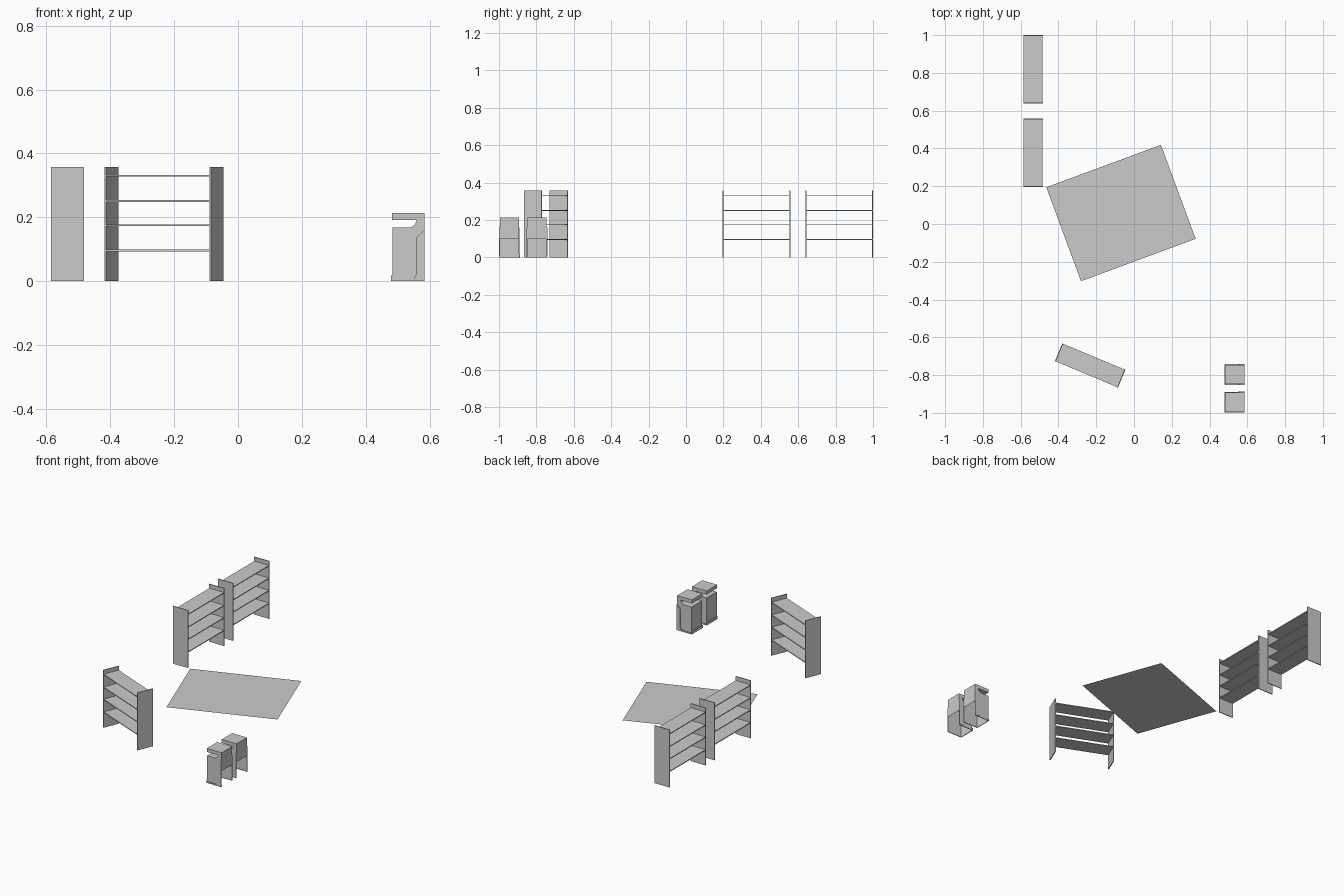
import bpy, bmesh, math
from mathutils import Matrix

cube = bpy.data.objects.get("Cube")
if cube:
    bpy.data.objects.remove(cube, do_unlink=True)

grey = bpy.data.materials.new("plain_grey")
grey.use_nodes = True
COLOR = (0.6, 0.6, 0.6, 1)
grey.diffuse_color = COLOR
grey.node_tree.nodes["Principled BSDF"].inputs["Base Color"].default_value = COLOR


def finish(name, bm, loc=(0, 0, 0), turn=0):
    bmesh.ops.recalc_face_normals(bm, faces=bm.faces)
    mesh = bpy.data.meshes.new(name)
    bm.to_mesh(mesh)
    bm.free()
    mesh.materials.append(grey)
    obj = bpy.data.objects.new(name, mesh)
    obj.location = loc
    obj.rotation_euler.z = math.radians(turn)
    bpy.context.collection.objects.link(obj)
    return obj


def add_box(bm, center, size):
    bmesh.ops.create_cube(bm, size=1, matrix=Matrix.Translation(center) @ Matrix.Diagonal((*size, 1)))


def shelf_unit(name, x, y, turn):
    # Two tall end panels joined by four thin boards
    length, depth, height, thick = 0.362, 0.103, 0.358, 0.005
    panels = bmesh.new()
    for side in (-1, 1):
        add_box(panels, (0, side * (length - thick) / 2, height / 2), (depth, thick, height))
    finish(name + "_end_panels", panels, (x, y, 0), turn)
    boards = bmesh.new()
    for z in (0.096, 0.175, 0.251, 0.33):
        add_box(boards, (0, 0, z), (depth - 0.002, length - 2 * thick, thick))
    finish(name + "_boards", boards, (x, y, 0), turn)


def prism(bm, profile, y0, y1, open_edges=()):
    # Extrude an x-z outline across y, leaving some edges open
    a = [bm.verts.new((x, y0, z)) for x, z in profile]
    b = [bm.verts.new((x, y1, z)) for x, z in profile]
    bm.faces.new(a)
    bm.faces.new(b[::-1])
    n = len(profile)
    for i in range(n):
        if i not in open_edges:
            j = (i + 1) % n
            bm.faces.new((a[i], b[i], b[j], a[j]))


def bin_unit(name, x, y):
    # Hollow body with a hooded slot, open at the bottom and lower back
    outline = [(-0.049, 0.006), (0.051, 0.006), (0.051, 0.1), (0.051, 0.213),
               (-0.051, 0.213), (-0.051, 0.191), (0.026, 0.191), (0.023, 0.181),
               (0.016, 0.172), (0.005, 0.168), (-0.049, 0.168)]
    body = bmesh.new()
    prism(body, outline, -0.051, 0.051, open_edges=(0, 1))
    finish(name + "_body", body, (x, y, 0))

    # Raised side wings with a sloping top
    wing = [(0.018, 0.006), (0.051, 0.006), (0.051, 0.16), (0.026, 0.137), (0.026, 0.024)]
    wings = bmesh.new()
    for side in (-1, 1):
        prism(wings, wing, side * 0.0515, side * 0.056)
    finish(name + "_wings", wings, (x, y, 0))

    # Low rim around the foot, open at the back
    rim = bmesh.new()
    add_box(rim, (-0.051, 0, 0.009), (0.004, 0.108, 0.018))
    for side in (-1, 1):
        add_box(rim, (0, side * 0.0525, 0.004), (0.102, 0.004, 0.008))
    finish(name + "_rim", rim, (x, y, 0))


shelf_unit("rear_shelf", -0.534, 0.819, 0)
shelf_unit("middle_shelf", -0.534, 0.377, 0)
shelf_unit("front_shelf", -0.232, -0.749, 67.3)
bin_unit("front_bin", 0.533, -0.943)
bin_unit("second_bin", 0.533, -0.797)

# Flat floor mat
mat = bmesh.new()
bmesh.ops.create_grid(mat, x_segments=1, y_segments=1, size=0.5,
                      matrix=Matrix.Diagonal((0.647, 0.53, 1, 1)))
finish("floor_mat", mat, (-0.069, 0.058, 0.001), 20.3)
